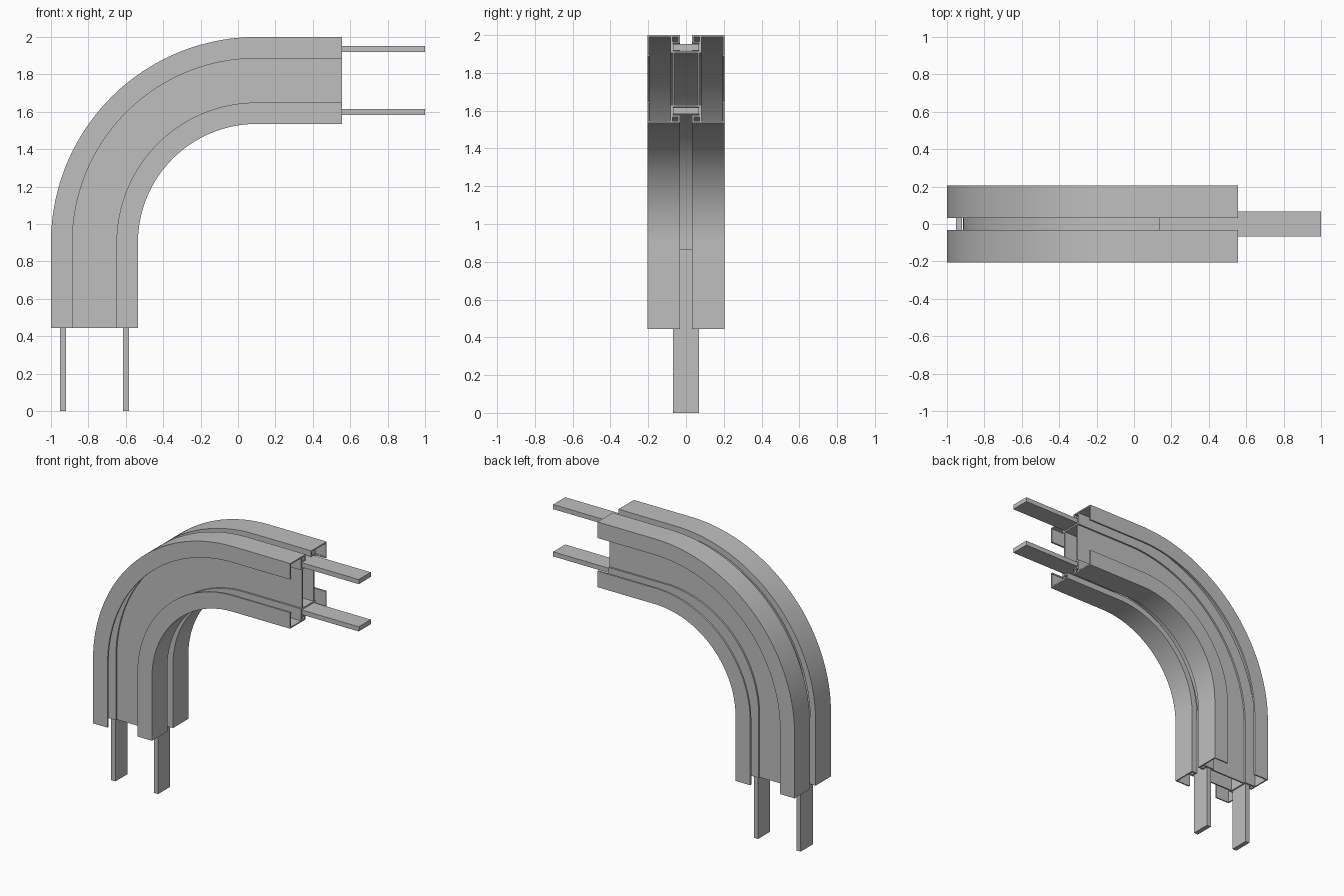
import bpy, bmesh
from math import cos, sin, pi
from mathutils import Vector

cube = bpy.data.objects.get("Cube")
if cube:
    bpy.data.objects.remove(cube, do_unlink=True)

# One plain grey metal
metal = bpy.data.materials.new("grey metal")
metal.use_nodes = True
GREY = (0.52, 0.52, 0.52, 1)
metal.diffuse_color = GREY
metal.node_tree.nodes["Principled BSDF"].inputs["Base Color"].default_value = GREY

CENTRE = Vector((0.1, 0, 0.9))   # bend centre
MID_R = 0.8675                   # radius of the section's middle
ARM = 0.455                      # straight length at each end
STEPS = 48


def finish(name, bm):
    bmesh.ops.recalc_face_normals(bm, faces=bm.faces[:])
    mesh = bpy.data.meshes.new(name)
    bm.to_mesh(mesh)
    bm.free()
    mesh.materials.append(metal)
    obj = bpy.data.objects.new(name, mesh)
    bpy.context.collection.objects.link(obj)
    return obj


# Section as (width, height) points: one quadrant, mirrored twice
quadrant = [(0.07, 0.148), (0.07, 0.19), (0.032, 0.19), (0.032, 0.2325),
            (0.205, 0.2325), (0.205, 0.118), (0.192, 0.118), (0.192, 0.128),
            (0.196, 0.128), (0.196, 0.223), (0.082, 0.223), (0.082, 0.138),
            (0.07, 0.138)]
right = quadrant + [(y, -h) for y, h in reversed(quadrant)]
outline = right + [(-y, h) for y, h in reversed(right)]


def rect(y0, y1, h0, h1):
    return [(y0, h0), (y1, h0), (y1, h1), (y0, h1)]


# Hollow web core and four small chambers beside the slots
loops = [outline, rect(-0.06, 0.06, -0.138, 0.138)]
for sy in (-1, 1):
    for sh in (-1, 1):
        loops.append(rect(sy * 0.042, sy * 0.072, sh * 0.2, sh * 0.223))

# Stations along the path: straight, quarter bend, straight
stations = [(pi, Vector((0, 0, -ARM)))]
stations += [(pi - pi / 2 * i / STEPS, Vector()) for i in range(STEPS + 1)]
stations.append((pi / 2, Vector((ARM, 0, 0))))


def place(y, h, station):
    angle, shift = station
    r = MID_R + h
    return CENTRE + shift + Vector((r * cos(angle), y, r * sin(angle)))


# Curved beam
bm = bmesh.new()
cap_edges = [[], []]
for loop in loops:
    rings = [[bm.verts.new(place(y, h, s)) for y, h in loop] for s in stations]
    n = len(loop)
    for a, b in zip(rings, rings[1:]):
        for i in range(n):
            j = (i + 1) % n
            bm.faces.new((a[i], a[j], b[j], b[i]))
    for edges, ring in zip(cap_edges, (rings[0], rings[-1])):
        edges += [bm.edges.get((ring[i], ring[(i + 1) % n])) for i in range(n)]
for edges, normal in zip(cap_edges, (Vector((0, 0, -1)), Vector((1, 0, 0)))):
    bmesh.ops.triangle_fill(bm, edges=edges, normal=normal, use_beauty=True)
beam = finish("curved_beam", bm)
bpy.ops.object.select_all(action='DESELECT')
beam.select_set(True)
bpy.context.view_layer.objects.active = beam
bpy.ops.object.shade_smooth_by_angle(angle=pi / 6)


# Flat connector bars sliding into the slots
def bar(name, lo, hi):
    bm = bmesh.new()
    bmesh.ops.create_cube(bm, size=1)
    for v in bm.verts:
        v.co = [(a + b) / 2 + c * (b - a) for a, b, c in zip(lo, hi, v.co)]
    finish(name, bm)


HALF, INSERT, OUT = 0.068, 0.42, 0.445
for label, h in (("outer", 0.1685), ("inner", -0.1685)):
    r = MID_R + h
    x, z = CENTRE.x - r, CENTRE.z + r
    end_x, end_z = CENTRE.x + ARM, CENTRE.z - ARM
    bar("upper_" + label + "_bar", (end_x - INSERT, -HALF, z - 0.0165),
        (end_x + OUT, HALF, z + 0.0165))
    bar("lower_" + label + "_bar", (x - 0.0165, -HALF, end_z - OUT),
        (x + 0.0165, HALF, end_z + INSERT))
